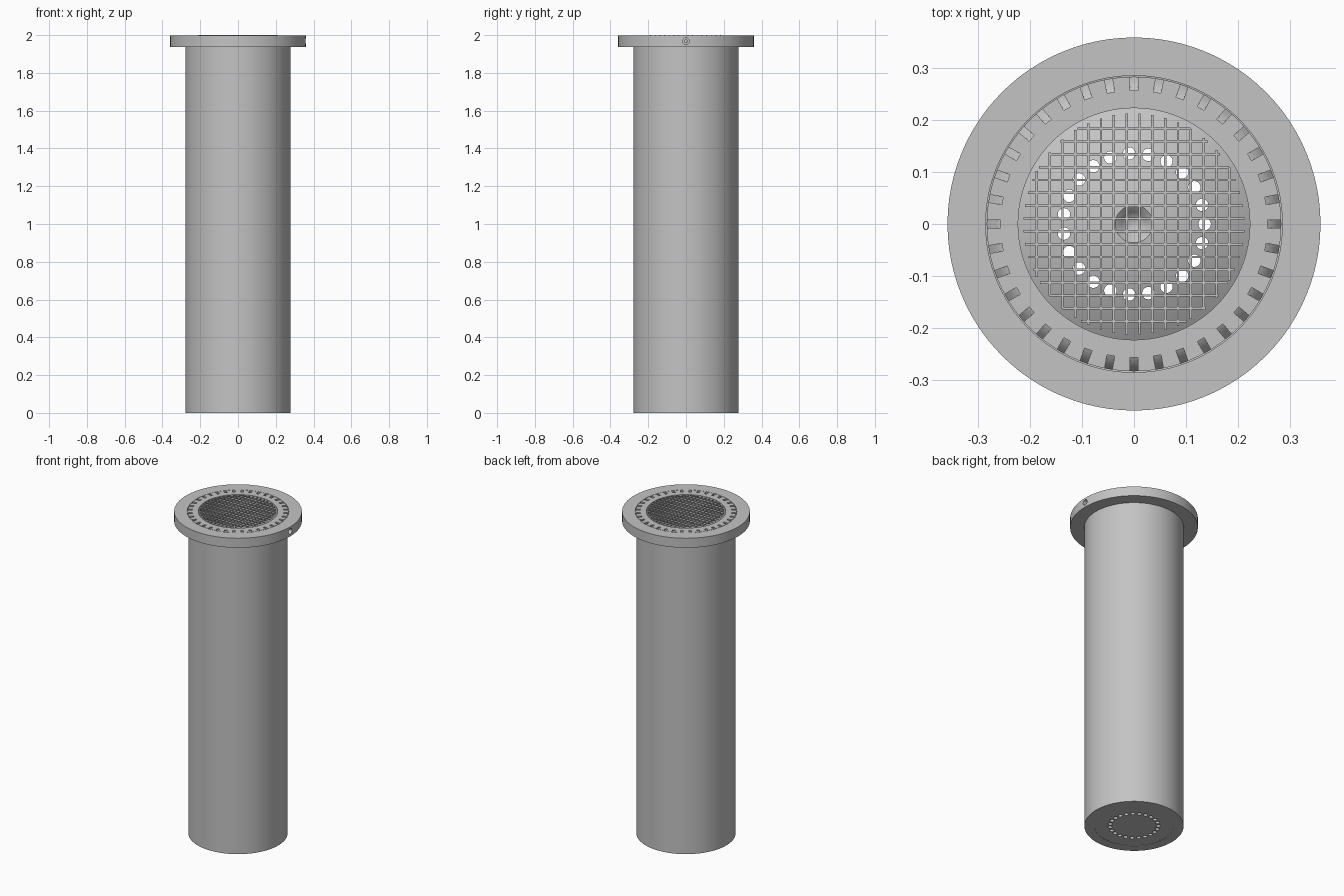
import bpy, bmesh, math
from mathutils import Matrix, Vector

cube = bpy.data.objects.get("Cube")
if cube:
    bpy.data.objects.remove(cube, do_unlink=True)

grey = bpy.data.materials.new("plain_grey")
grey.use_nodes = True
grey.diffuse_color = (0.55, 0.55, 0.55, 1)
grey.node_tree.nodes["Principled BSDF"].inputs["Base Color"].default_value = (0.55, 0.55, 0.55, 1)


def finish(bm, name):
    bmesh.ops.recalc_face_normals(bm, faces=bm.faces)
    mesh = bpy.data.meshes.new(name)
    bm.to_mesh(mesh)
    bm.free()
    mesh.materials.append(grey)
    ob = bpy.data.objects.new(name, mesh)
    bpy.context.collection.objects.link(ob)
    return ob


def select(ob):
    bpy.ops.object.select_all(action='DESELECT')
    ob.select_set(True)
    bpy.context.view_layer.objects.active = ob


def smooth(ob):
    select(ob)
    bpy.ops.object.shade_smooth_by_angle(angle=math.radians(30))


def lathe(name, profile, segments=96):
    """Turn a closed (radius, z) outline around the z axis."""
    bm = bmesh.new()
    verts = [bm.verts.new((r, 0, z)) for r, z in profile]
    n = len(verts)
    edges = [bm.edges.new((verts[i], verts[(i + 1) % n])) for i in range(n)
             if profile[i][0] > 0 or profile[(i + 1) % n][0] > 0]
    bmesh.ops.spin(bm, geom=verts + edges, cent=(0, 0, 0), axis=(0, 0, 1),
                   angle=math.tau, steps=segments, use_duplicate=False)
    bmesh.ops.remove_doubles(bm, verts=bm.verts, dist=1e-5)
    return finish(bm, name)


def cut(ob, cutter):
    mod = ob.modifiers.new("cut", 'BOOLEAN')
    mod.operation = 'DIFFERENCE'
    mod.solver = 'EXACT'
    mod.object = cutter
    select(ob)
    bpy.ops.object.modifier_apply(modifier=mod.name)
    bpy.data.objects.remove(cutter, do_unlink=True)


def add_box(bm, center, size):
    bmesh.ops.create_cube(bm, size=1, matrix=Matrix.Translation(center) @ Matrix.Diagonal((*size, 1)))


TOP, BORE = 1.997, 0.223

# Main tube with a ring of sloping drain notches in its rim
tube = lathe("main_tube", [(BORE, 0), (0.279, 0), (0.279, 1.94), (0.2835, 1.945),
                           (0.2835, TOP), (BORE, TOP)])
bm = bmesh.new()
outline = [(0.257, 2.02), (0.257, 1.99), (0.266, 1.985), (0.276, 1.973), (0.292, 1.95), (0.292, 2.02)]
for i in range(36):
    turn = Matrix.Rotation(math.tau * i / 36, 3, 'Z')
    sides = [[bm.verts.new(turn @ Vector((r, s * 0.0075, z))) for r, z in outline] for s in (-1, 1)]
    bm.faces.new(sides[0])
    bm.faces.new(sides[1][::-1])
    for a in range(len(outline)):
        b = (a + 1) % len(outline)
        bm.faces.new((sides[0][a], sides[1][a], sides[1][b], sides[0][b]))
cut(tube, finish(bm, "notch_cutter"))
smooth(tube)

# Flange ring with a narrow groove around the tube and one side hole
flange = lathe("flange_ring", [(0.28, 1.938), (0.359, 1.938), (0.359, TOP),
                               (0.2855, TOP), (0.2855, 1.944), (0.28, 1.943)])
bm = bmesh.new()
bmesh.ops.create_cone(bm, cap_ends=True, segments=24, radius1=0.017, radius2=0.017, depth=0.1,
                      matrix=Matrix.Translation((0.362, 0, 1.968)) @ Matrix.Rotation(math.pi / 2, 4, 'Y'))
cut(flange, finish(bm, "side_hole_cutter"))
smooth(flange)

# Small screw sunk in the side hole
bm = bmesh.new()
bmesh.ops.create_cone(bm, cap_ends=True, segments=16, radius1=0.010, radius2=0.010, depth=0.03,
                      matrix=Matrix.Translation((0.325, 0, 1.968)) @ Matrix.Rotation(math.pi / 2, 4, 'Y'))
smooth(finish(bm, "side_screw"))

# Domed floor with a central dimple and a circle of through holes
dome = [(BORE * k / 8, 0.12 - 0.07 * (k / 8) ** 2) for k in range(8, 1, -1)]
floor = lathe("domed_floor", [(0, 0.002), (BORE, 0.002)] + dome
              + [(0.036, 0.118), (0.023, 0.108), (0, 0.075)])
bm = bmesh.new()
for i in range(23):
    a = math.tau * i / 23
    bmesh.ops.create_cone(bm, cap_ends=True, segments=20, radius1=0.012, radius2=0.012, depth=0.4,
                          matrix=Matrix.Translation((0.136 * math.cos(a), 0.136 * math.sin(a), 0.1)))
cut(floor, finish(bm, "floor_hole_cutter"))
smooth(floor)

# Wire screen across the mouth, trimmed to a circle
bm = bmesh.new()
wire, pitch = 0.0045, 0.0247
for k in range(-8, 9):
    p = -0.0142 + pitch * k
    if abs(p) > 0.209:
        continue
    length = 2 * max(math.sqrt(0.213 ** 2 - p ** 2), 0.045)
    add_box(bm, (p, 0, 1.9955), (wire, length, wire))
    add_box(bm, (0, p, 1.9978), (length, wire, wire))
    
finish(bm, "wire_screen")
